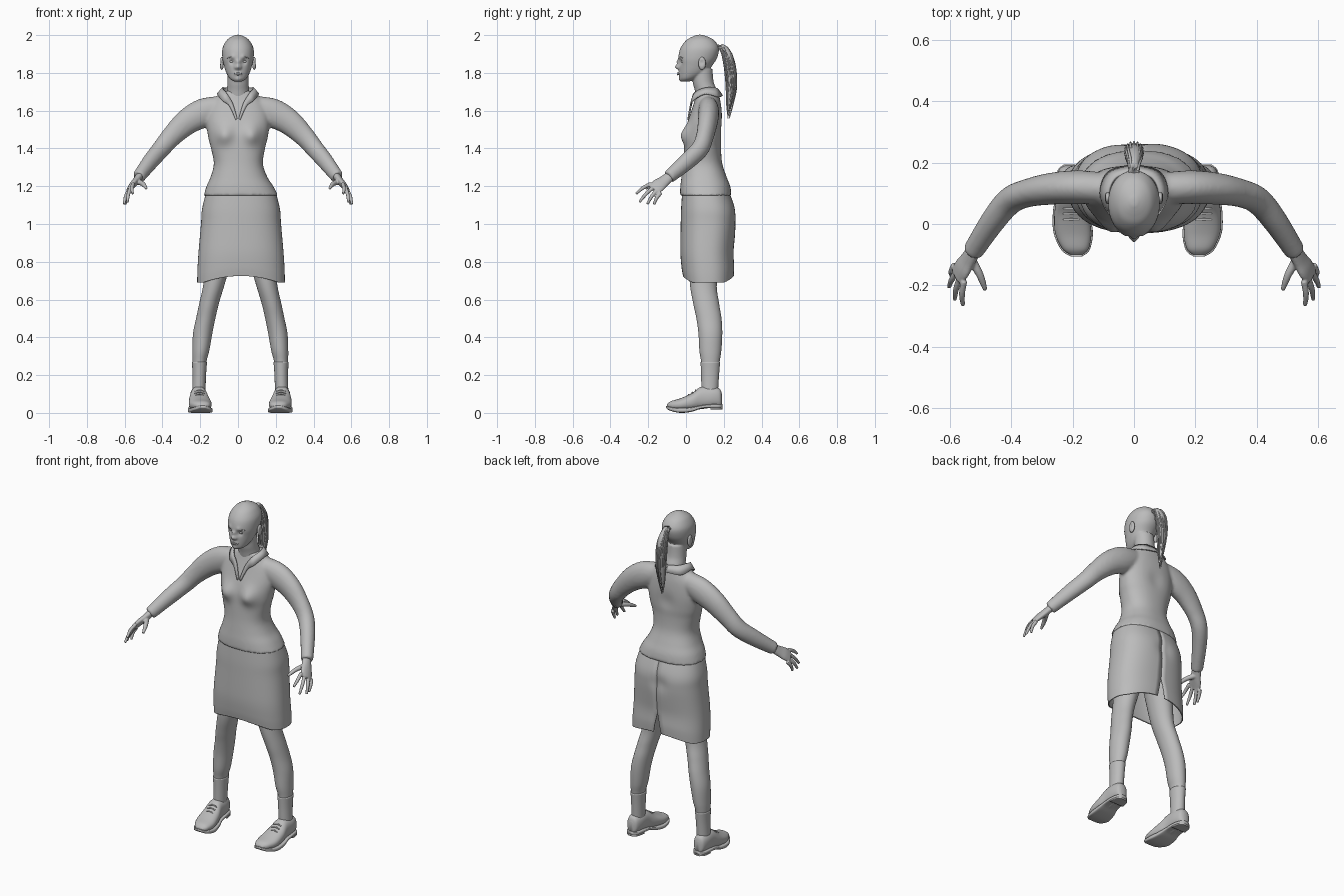
import bpy, bmesh, math, random
from mathutils import Vector, Matrix

if "Cube" in bpy.data.objects:
    bpy.data.objects.remove(bpy.data.objects["Cube"])
random.seed(4)
HIP = 0.012  # the lower body stands slightly off centre

grey = bpy.data.materials.new("plain_grey")
grey.use_nodes = True
grey.diffuse_color = (0.5, 0.5, 0.5, 1)
grey.node_tree.nodes["Principled BSDF"].inputs["Base Color"].default_value = grey.diffuse_color


def finish(name, bm):
    bmesh.ops.recalc_face_normals(bm, faces=bm.faces)
    for f in bm.faces:
        f.smooth = True
    mesh = bpy.data.meshes.new(name)
    bm.to_mesh(mesh)
    bm.free()
    mesh.materials.append(grey)
    ob = bpy.data.objects.new(name, mesh)
    bpy.context.collection.objects.link(ob)
    return ob


def spline(rows, n=6):
    """Smooth interpolation through rows of equal length."""
    out = []
    for i in range(len(rows) - 1):
        a, b, c, d = (rows[max(0, min(len(rows) - 1, i + k))] for k in (-1, 0, 1, 2))
        for j in range(n):
            t = j / n
            out.append([q + 0.5 * t * (r - p + t * (2*p - 5*q + 4*r - s + t * (3*(q - r) + s - p)))
                        for p, q, r, s in zip(a, b, c, d)])
    return out + [list(rows[-1])]


def loft(name, rings, power=2, sides=32, gaps=None):
    """Skin over rings of (centre, u, v); gaps leave an open seam at the back."""
    bm = bmesh.new()
    grid = []
    for k, (c, u, v) in enumerate(rings):
        g = gaps[k] if gaps else 0
        ring = []
        for i in range(sides + 1 if gaps else sides):
            a = math.pi / 2 + g + (math.tau - 2 * g) * i / sides
            x, y = (math.copysign(abs(w) ** (2 / power), w) for w in (math.cos(a), math.sin(a)))
            ring.append(bm.verts.new(c + u * x + v * y))
        grid.append(ring)
    for low, high in zip(grid, grid[1:]):
        for i in range(sides):
            j = (i + 1) % len(low)
            bm.faces.new((low[i], low[j], high[j], high[i]))
    if not gaps:
        bm.faces.new(grid[0])
        bm.faces.new(grid[-1])
    return finish(name, bm)


def stack_rings(rows, n=6):
    """Level rings from rows of z, centre x, half width, front y, back y."""
    return [(Vector((x, (f + b) / 2, z)), Vector((w, 0, 0)), Vector((0, (b - f) / 2, 0)))
            for z, x, w, f, b in spline(rows, n)]


def limb(name, rows, up=(0, 0, 1), s=1, sides=16, n=5):
    """Tube along rows of x, y, z, side radius, up radius; s mirrors it."""
    rows = spline([(r[0] * s, *r[1:]) for r in rows], n)
    up = Vector((up[0] * s, up[1], up[2]))
    pts = [Vector(r[:3]) for r in rows]
    rings = []
    for i, r in enumerate(rows):
        t = (pts[min(i + 1, len(pts) - 1)] - pts[max(i - 1, 0)]).normalized()
        u = up.cross(t).normalized()
        rings.append((pts[i], u * r[3], t.cross(u) * r[4]))
    return loft(name, rings, sides=sides)


def ball(name, centre, size):
    bm = bmesh.new()
    m = Matrix.Translation(centre) @ Matrix.Diagonal((*size, 1))
    bmesh.ops.create_uvsphere(bm, u_segments=20, v_segments=12, radius=1, matrix=m)
    return finish(name, bm)


def fuse(name, parts, voxel=0, smooth=4):
    """Join parts, and blend them into one skin when a voxel size is given."""
    bpy.ops.object.select_all(action='DESELECT')
    for p in parts:
        p.select_set(True)
    bpy.context.view_layer.objects.active = parts[0]
    bpy.ops.object.join()
    ob = parts[0]
    ob.name = name
    if voxel:
        m = ob.modifiers.new("blend", 'REMESH')
        m.mode, m.voxel_size, m.use_smooth_shade = 'VOXEL', voxel, True
        m = ob.modifiers.new("soften", 'SMOOTH')
        m.iterations = smooth
        for mod in [m.name for m in ob.modifiers]:
            bpy.ops.object.modifier_apply(modifier=mod)
    return ob


def push(ob, centre, radius, offset):
    """Sculpt a soft bump or dent, on both sides when off centre."""
    for s in ((1, -1) if centre[0] else (1,)):
        c = Vector((centre[0] * s, *centre[1:]))
        for v in ob.data.vertices:
            d = (v.co - c).length / radius
            if d < 3:
                v.co += Vector(offset) * math.exp(-d * d)


# Head and neck
skull = loft("skull", stack_rings([
    (1.755, 0, .022, -.026, .02), (1.77, 0, .044, -.033, .06), (1.8, 0, .062, -.036, .11),
    (1.84, 0, .075, -.037, .14), (1.88, 0, .083, -.041, .165), (1.93, 0, .082, -.03, .174),
    (1.97, 0, .062, -.002, .152), (1.99, 0, .038, .03, .12), (2.002, 0, .01, .06, .085)]), 2.1, 48)
neck = loft("neck", stack_rings([(1.62, 0, .07, .06, .17), (1.7, 0, .06, .048, .165),
                                 (1.75, 0, .056, .036, .147), (1.82, 0, .056, .03, .14)]))
head = fuse("head", [skull, neck], .005)
push(head, (0, -.04, 1.832), .014, (0, -.024, 0))
push(head, (0, -.04, 1.858), .012, (0, -.01, 0))
push(head, (.032, -.03, 1.86), .016, (0, .011, 0))
push(head, (.03, -.037, 1.885), .013, (0, -.005, 0))
push(head, (.012, -.036, 1.795), .011, (0, -.006, 0))
push(head, (0, -.03, 1.767), .015, (0, -.006, 0))
push(head, (.012, -.04, 1.828), .008, (0, -.006, 0))
for s, side in ((1, "left"), (-1, "right")):
    ball(side + "_eye", (s * .032, -.014, 1.86), (.015, .012, .008))
    ear = ball(side + "_ear", (s * .086, .085, 1.85), (.011, .02, .034))
    push(ear, (s * .1, .083, 1.855), .012, (-s * .008, 0, 0))
    limb(side + "_eyebrow", [(.012, -.037, 1.876, .002, .003), (.035, -.032, 1.884, .003, .003),
                             (.056, -.015, 1.878, .002, .002)], s=s, sides=8)
for z, r in ((1.799, .003), (1.791, .004)):
    limb("lip", [(-.024, -.03, 1.795, .002, .001), (0, -.043, z, .005, r),
                 (.024, -.03, 1.795, .002, .001)], sides=8)

# Ponytail with loose strands
tail_path = [(0, .15, 1.93, .012, .012), (0, .195, 1.935, .016, .016), (0, .228, 1.87, .028, .026),
             (0, .24, 1.76, .028, .024), (0, .232, 1.67, .018, .016), (0, .225, 1.6, .004, .004)]
strands = [limb("ponytail_core", tail_path, (0, 1, 0))]
for i in range(16):
    a, end = i * math.tau / 16, random.uniform(-.05, .04)
    strands.append(limb("strand", [
        (x + w * math.cos(a), y + w * math.sin(a), z + end * k / 5, .006 - k * .001, .006 - k * .001)
        for k, (x, y, z, w, _) in enumerate(tail_path)], (0, 1, 0), sides=6))
fuse("ponytail", strands)

# Jacket: body and both sleeves blended together
parts = [loft("jacket_body", stack_rings([
    (1.15, .016, .197, -.032, .242), (1.2, .01, .177, -.03, .234), (1.25, .005, .15, -.024, .215),
    (1.32, .002, .13, -.016, .192), (1.4, 0, .143, -.01, .186), (1.46, 0, .158, -.002, .19),
    (1.54, 0, .166, .01, .192), (1.62, 0, .15, .035, .187), (1.67, 0, .115, .05, .178),
    (1.705, 0, .08, .058, .172)]), 2.3, 48)]
for s in (1, -1):
    parts.append(limb("sleeve", [
        (.08, .115, 1.625, .05, .055), (.18, .12, 1.59, .055, .076), (.27, .115, 1.54, .052, .069),
        (.35, .1, 1.465, .046, .056), (.405, .075, 1.4, .045, .05), (.46, .01, 1.335, .041, .046),
        (.527, -.092, 1.248, .034, .036)], s=s, sides=24))
jacket = fuse("jacket", parts, .009, 5)
push(jacket, (.075, .0, 1.475), .05, (0, -.034, -.004))
push(jacket, (0, .2, 1.5), .05, (0, -.008, 0))

# Collar: folded band running into the lapels
top = [(0, .172, 1.715), (.06, .155, 1.722), (.085, .1, 1.722), (.062, .042, 1.695), (.028, .026, 1.64), (.004, .008, 1.56)]
low = [(0, .196, 1.68), (.085, .172, 1.675), (.112, .1, 1.69), (.085, .034, 1.655), (.045, .02, 1.625), (.012, .007, 1.55)]
for s, side in ((1, "left"), (-1, "right")):
    bm = bmesh.new()
    rows = [[bm.verts.new((x * s, y, z)) for x, y, z in spline(e)] for e in (top, low)]
    for i in range(len(rows[0]) - 1):
        bm.faces.new((rows[0][i], rows[0][i + 1], rows[1][i + 1], rows[1][i]))
    collar = finish(side + "_collar", bm)
    collar.modifiers.new("thickness", 'SOLIDIFY').thickness = .008

# Hands: palm, four fingers and thumb
across = Vector((-.03, -.05, .045))
tips = [(.595, -.17, 1.103), (.603, -.205, 1.105), (.585, -.247, 1.115), (.558, -.265, 1.16)]
for s, side in ((1, "left"), (-1, "right")):
    parts = [limb("palm", [(.505, -.06, 1.275, .022, .024), (.54, -.115, 1.228, .019, .032),
                           (.56, -.145, 1.205, .017, .039), (.577, -.17, 1.182, .012, .036)], across, s)]
    for i, tip in enumerate(tips):
        base = Vector((.57, -.16, 1.189)) + across * (i / 3 - .5) * 1.05
        tip = Vector(tip)
        mid = base.lerp(tip, .5) + Vector((.005, -.003, .004))
        parts.append(limb("finger", [(*base, .011, .011), (*mid, .01, .01), (*tip, .007, .007)], across, s, 10))
    parts.append(limb("thumb", [(.535, -.11, 1.225, .016, .016), (.508, -.155, 1.215, .013, .013),
                                (.495, -.185, 1.203, .011, .011), (.485, -.215, 1.188, .007, .007)], s=s))
    fuse(side + "_hand", parts, .004, 2)

# Skirt with an arched hem and a slit at the back
rings = stack_rings([(1.17, .016, .184, -.02, .228), (1.08, .016, .206, -.026, .26), (1.0, .016, .212, -.028, .264),
                     (.85, .016, .225, -.03, .252), (.75, .016, .231, -.024, .255), (.69, .016, .232, -.016, .253)], 8)
skirt = loft("skirt", rings, 2.4, 64, [max(0, .83 - r[0].z) * .5 for r in rings])
push(skirt, (0, .265, 1.03), .045, (0, -.012, 0))
for v in skirt.data.vertices:
    middle = max(0, 1 - ((v.co.x - .016) / .2) ** 2)
    v.co.z += .035 * middle * max(0, (.9 - v.co.z) / .21)
skirt.modifiers.new("thickness", 'SOLIDIFY').thickness = .006

# Legs, socks and shoes
leg_rows = [(.09, .22, .032, .085, .165), (.2, .217, .033, .083, .172), (.27, .216, .037, .08, .178),
            (.33, .209, .045, .071, .187), (.42, .199, .051, .066, .192), (.5, .183, .051, .055, .188),
            (.58, .165, .052, .038, .175), (.69, .137, .057, .02, .163), (.88, .1, .075, .01, .19)]
upper = [(-.1, .2, .02, .03, .046), (-.08, .203, .043, .018, .062), (-.03, .21, .059, .012, .077),
         (.03, .216, .056, .014, .104), (.08, .22, .046, .02, .138), (.14, .222, .043, .028, .138),
         (.178, .223, .033, .03, .128), (.19, .223, .016, .035, .1)]
sole = [(-.106, .2, .018, .026, .038), (-.085, .203, .046, .012, .032), (-.03, .21, .064, 0, .026),
        (.03, .217, .06, .006, .03), (.08, .221, .05, .022, .04), (.13, .222, .047, .026, .046),
        (.175, .223, .038, .026, .046), (.194, .223, .018, .027, .046)]


def shoe_part(name, rows, s, power):
    return loft(name, [(Vector((s * x + HIP, y, (b + t) / 2)), Vector((w, 0, 0)), Vector((0, 0, (t - b) / 2)))
                       for y, x, w, b, t in spline(rows)], power)


for s, side in ((1, "left"), (-1, "right")):
    placed = [(z, s * x + HIP, w, f, b) for z, x, w, f, b in leg_rows]
    loft(side + "_leg", stack_rings(placed))
    loft(side + "_sock", stack_rings([(z, x, w + .003, f - .003, b + .003) for z, x, w, f, b in placed[:3]]))
    shoe_part(side + "_shoe", upper, s, 2.3)
    shoe_part(side + "_sole", sole, s, 5)
    heel = [(y, x, w, .018, .03) for y, x, w, _, _ in sole[-3:]]
    shoe_part(side + "_heel", heel, s, 6)
    for k in range(3):
        y, z = .015 + k * .018, .098 + k * .0115
        c = s * .216 + HIP
        limb(side + "_lace", [(c - .026, y, z - .007, .004, .003), (c, y, z, .004, .003),
                              (c + .026, y, z - .007, .004, .003)], sides=8)
